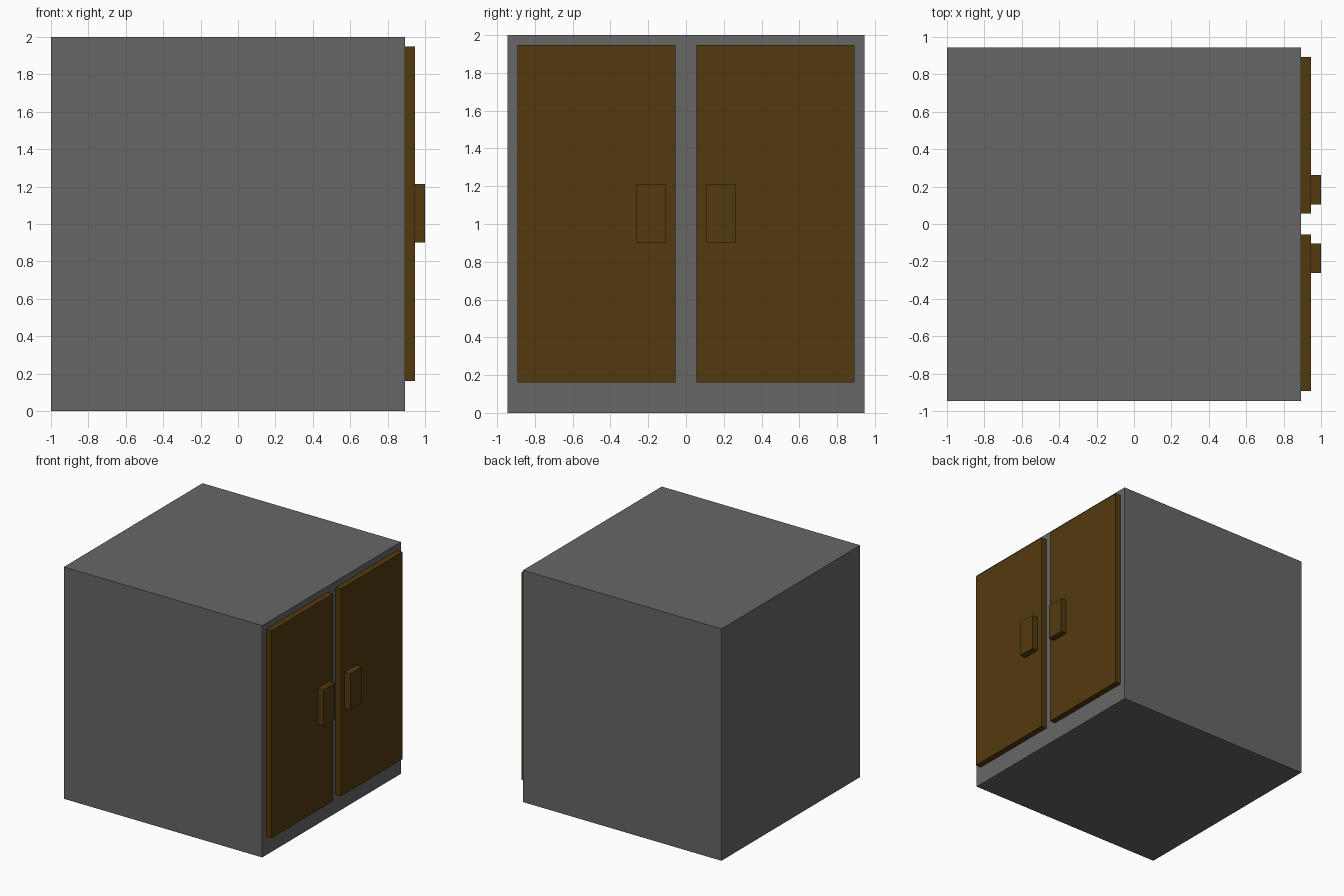
import bpy
import bmesh
from mathutils import Vector

if "Cube" in bpy.data.objects:
    bpy.data.objects.remove(bpy.data.objects["Cube"])


def material(name, rgb):
    m = bpy.data.materials.new(name)
    m.diffuse_color = (*rgb, 1.0)
    m.use_nodes = True
    m.node_tree.nodes["Principled BSDF"].inputs["Base Color"].default_value = m.diffuse_color
    return m


grey = material("dark_grey", (0.135, 0.135, 0.135))
brown = material("dark_brown", (0.086, 0.042, 0.004))


def box(name, lo, hi, mat):
    """Axis-aligned box between two corners."""
    lo, hi = Vector(lo), Vector(hi)
    bm = bmesh.new()
    bmesh.ops.create_cube(bm, size=1.0)
    bmesh.ops.scale(bm, vec=hi - lo, verts=bm.verts)
    bmesh.ops.translate(bm, vec=(lo + hi) / 2, verts=bm.verts)
    mesh = bpy.data.meshes.new(name)
    bm.to_mesh(mesh)
    bm.free()
    mesh.materials.append(mat)
    obj = bpy.data.objects.new(name, mesh)
    bpy.context.collection.objects.link(obj)
    return obj


# Cabinet body
box("cabinet_body", (-1.0, -0.945, 0.0), (0.893, 0.945, 2.0), grey)

# Pair of doors with handles, mirrored across y = 0
for side, s in (("left", -1), ("right", 1)):
    y0, y1 = sorted((s * 0.055, s * 0.893))
    box(side + "_door", (0.893, y0, 0.16), (0.945, y1, 1.948), brown)
    y0, y1 = sorted((s * 0.105, s * 0.261))
    box(side + "_handle", (0.945, y0, 0.9), (1.0, y1, 1.213), brown)
